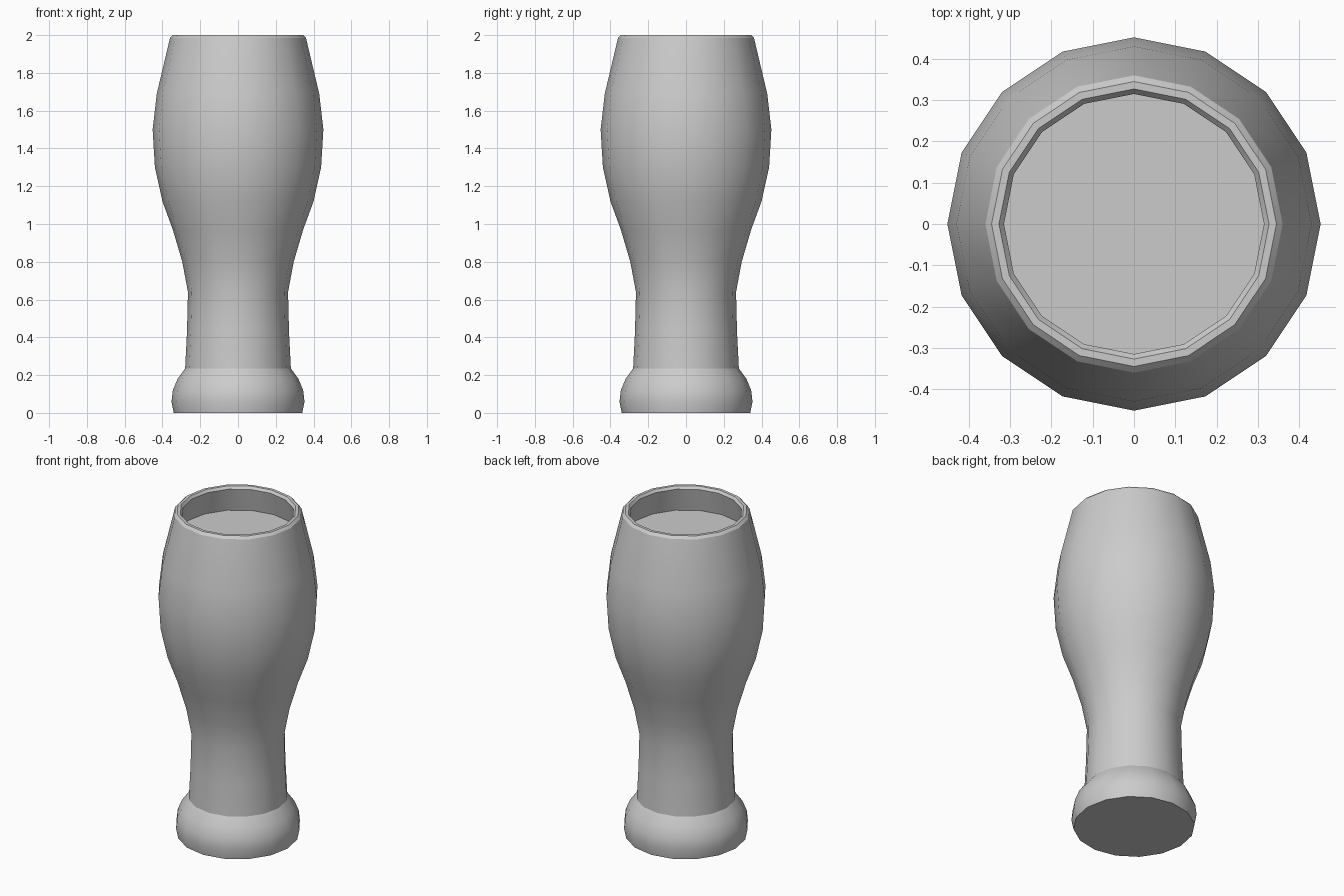
import bpy, bmesh, math

if "Cube" in bpy.data.objects:
    bpy.data.objects.remove(bpy.data.objects["Cube"])

SIDES = 16

glass = bpy.data.materials.new("plain grey")
glass.diffuse_color = (0.6, 0.6, 0.6, 1)
glass.use_nodes = True
glass.node_tree.nodes["Principled BSDF"].inputs["Base Color"].default_value = glass.diffuse_color


def lathe(name, profile, cap_start=False, cap_end=False):
    """Spin a (radius, height) profile around z."""
    bm = bmesh.new()
    rings = []
    for r, z in profile:
        rings.append([bm.verts.new((r * math.cos(2 * math.pi * i / SIDES),
                                    r * math.sin(2 * math.pi * i / SIDES), z))
                      for i in range(SIDES)])
    for a, b in zip(rings, rings[1:]):
        for i in range(SIDES):
            j = (i + 1) % SIDES
            bm.faces.new((a[i], a[j], b[j], b[i]))
    if cap_start:
        bm.faces.new(rings[0][::-1])
    if cap_end:
        bm.faces.new(rings[-1])
    mesh = bpy.data.meshes.new(name)
    bm.to_mesh(mesh)
    bm.free()
    mesh.materials.append(glass)
    obj = bpy.data.objects.new(name, mesh)
    bpy.context.collection.objects.link(obj)
    bpy.ops.object.select_all(action='DESELECT')
    obj.select_set(True)
    bpy.context.view_layer.objects.active = obj
    bpy.ops.object.shade_smooth_by_angle(angle=math.radians(30))
    return obj


# foot, waist, bowl, bevelled rim, inner wall and the flat drink surface
foot = [(0.34, 0), (0.352, 0.06), (0.345, 0.12), (0.32, 0.18), (0.28, 0.235)]
bowl = [(0.27, 0.43), (0.265, 0.64), (0.295, 0.80), (0.345, 0.97), (0.40, 1.12),
        (0.44, 1.30), (0.452, 1.50), (0.43, 1.69)]
rim = [(0.36, 1.985), (0.345, 2.0), (0.327, 2.0), (0.315, 1.985)]
inside = [(0.348, 1.84)]
lathe("beer_glass", foot + bowl + rim + inside, cap_start=True, cap_end=True)
